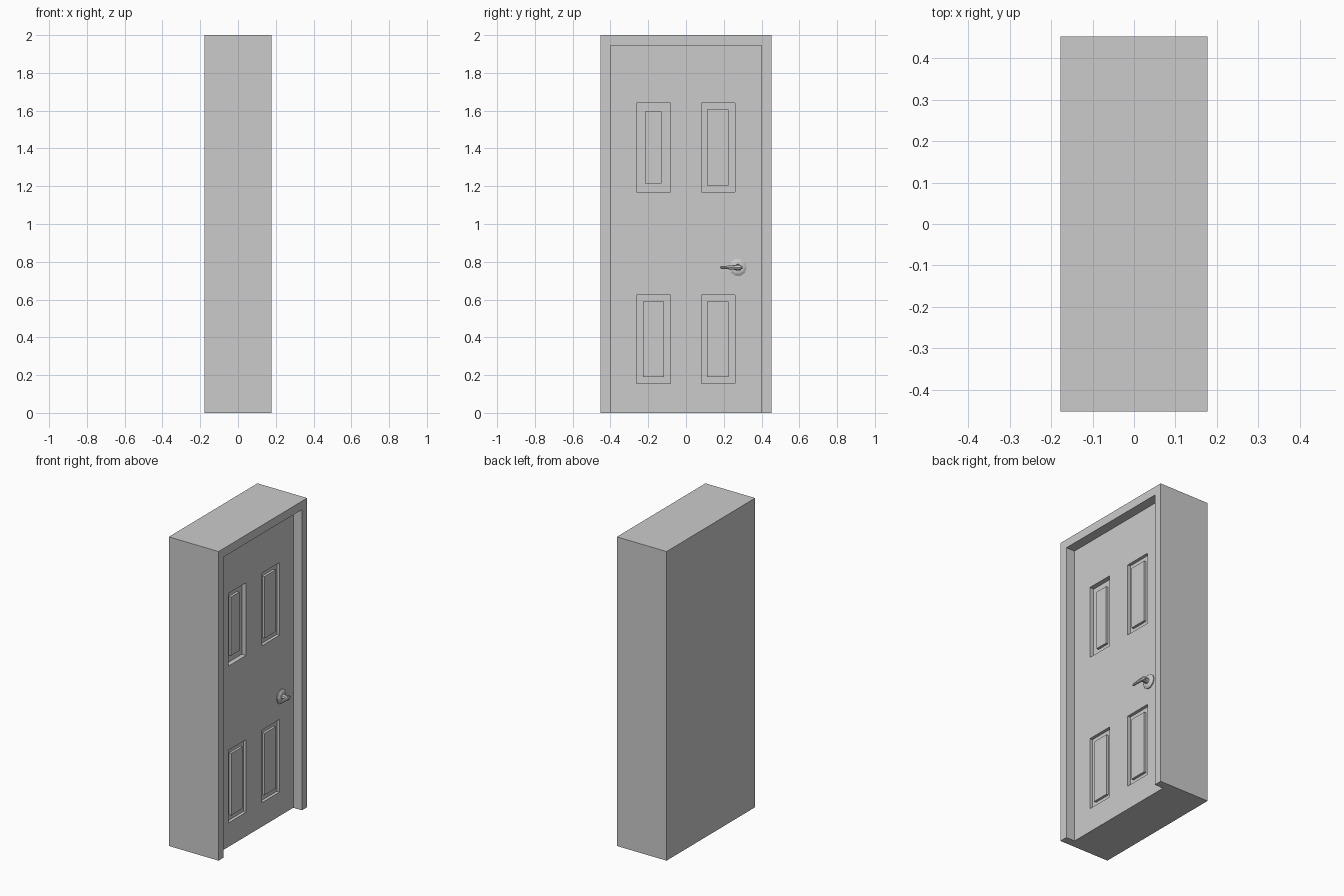
import bpy, bmesh, math
from mathutils import Matrix, Vector

if "Cube" in bpy.data.objects:
    bpy.data.objects.remove(bpy.data.objects["Cube"])

FACE = 0.178    # outer face of the frame
DOOR = 0.116    # face of the door leaf inside the frame


def add_mesh(name, bm):
    bmesh.ops.recalc_face_normals(bm, faces=bm.faces)
    mesh = bpy.data.meshes.new(name)
    bm.to_mesh(mesh)
    bm.free()
    obj = bpy.data.objects.new(name, mesh)
    bpy.context.collection.objects.link(obj)
    return obj


def box(name, x, y, z):
    bm = bmesh.new()
    size = Vector((x[1] - x[0], y[1] - y[0], z[1] - z[0]))
    mid = Vector((x[0] + x[1], y[0] + y[1], z[0] + z[1])) / 2
    bmesh.ops.create_cube(bm, size=1, matrix=Matrix.Translation(mid) @ Matrix.Diagonal((*size, 1)))
    return add_mesh(name, bm)


def loft(name, rings):
    """Skin a list of point rings and cap both ends."""
    bm = bmesh.new()
    rows = [[bm.verts.new(p) for p in ring] for ring in rings]
    n = len(rows[0])
    for a, b in zip(rows, rows[1:]):
        for i in range(n):
            j = (i + 1) % n
            bm.faces.new((a[i], a[j], b[j], b[i]))
    bm.faces.new(rows[0])
    bm.faces.new(rows[-1])
    return add_mesh(name, bm)


def cut(target, cutter):
    mod = target.modifiers.new(cutter.name, 'BOOLEAN')
    mod.operation = 'DIFFERENCE'
    mod.solver = 'EXACT'
    mod.object = cutter
    cutter.hide_render = True
    cutter.hide_set(True)


# Door block with its opening, open at the floor
door = box("door_block", (-0.178, FACE), (-0.453, 0.453), (0, 2))
cut(door, box("opening_cutter", (DOOR, 0.3), (-0.40, 0.40), (-0.1, 1.945)))

# Recessed panels: name, outer y, outer z, inner y, inner z, recess depth
panels = [
    ("upper_left", (-0.262, -0.083), (1.17, 1.64), (-0.217, -0.131), (1.215, 1.595), 0.030),
    ("upper_right", (0.081, 0.26), (1.17, 1.64), (0.112, 0.225), (1.205, 1.605), 0.020),
    ("lower_left", (-0.262, -0.083), (0.155, 0.625), (-0.228, -0.116), (0.19, 0.59), 0.020),
    ("lower_right", (0.081, 0.26), (0.155, 0.625), (0.112, 0.225), (0.19, 0.59), 0.020),
]
for name, oy, oz, iy, iz, depth in panels:
    floor = DOOR - depth
    cut(door, box(name + "_cutter", (floor, DOOR + 0.03), oy, oz))
    box(name + "_panel", (floor - 0.01, floor + 0.016), iy, iz)

# Handle rosette and stem: ten-sided turned profile (x, radius)
HY, HZ = 0.275, 0.77
profile = [(DOOR - 0.005, 0.047), (DOOR + 0.006, 0.047), (DOOR + 0.013, 0.034),
           (DOOR + 0.016, 0.018), (DOOR + 0.05, 0.016)]
loft("handle_rosette", [
    [(x, HY + r * math.cos(a), HZ + r * math.sin(a))
     for a in (math.tau * i / 10 for i in range(10))]
    for x, r in profile])

# Tapered lever: (y, x centre, half depth, half height)
sections = [(0.300, 0.162, 0.006, 0.006), (0.285, 0.163, 0.011, 0.013),
            (0.262, 0.164, 0.011, 0.013), (0.220, 0.164, 0.008, 0.009),
            (0.190, 0.162, 0.007, 0.008), (0.181, 0.160, 0.004, 0.004)]
loft("handle_lever", [
    [(x + d * math.cos(a), y, HZ + h * math.sin(a))
     for a in (math.tau * i / 8 for i in range(8))]
    for y, x, d, h in sections])
